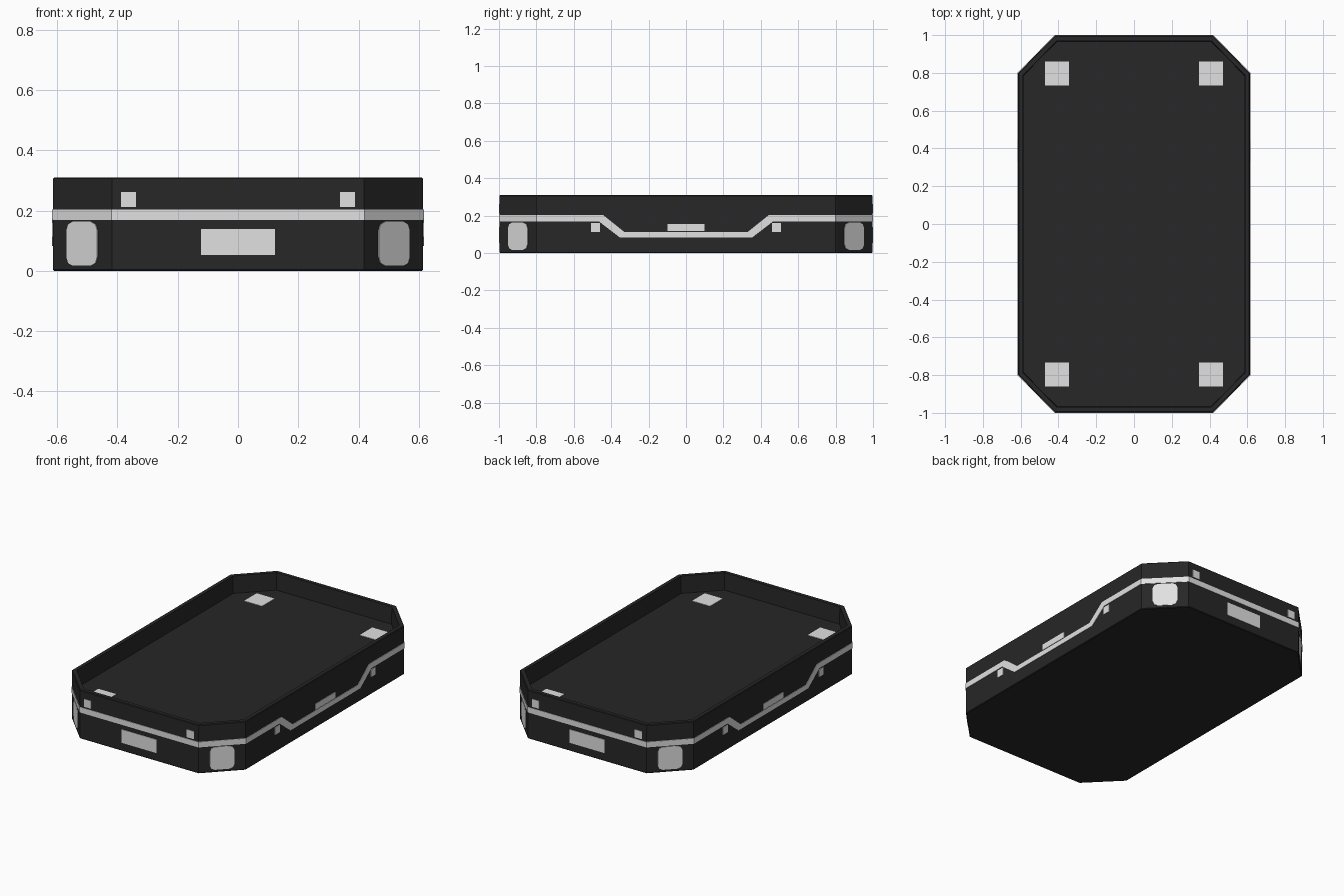
import bpy
import bmesh
from math import tan, radians
from mathutils import Vector

cube = bpy.data.objects.get("Cube")
if cube:
    bpy.data.objects.remove(cube, do_unlink=True)

HX, HY, H = 0.617, 1.0, 0.31      # overall half sizes and height
CX, CY = 0.42, 0.80               # where the corner cuts begin
SKIN = 0.003                      # how far plates stand proud
FLOOR = 0.20


def material(name, value):
    m = bpy.data.materials.new(name)
    m.use_nodes = True
    col = (value, value, value, 1)
    m.diffuse_color = col
    m.node_tree.nodes["Principled BSDF"].inputs["Base Color"].default_value = col
    return m


BLACK = material("matte black", 0.02)
GREY = material("light grey", 0.75)


def finish(bm, name, mat):
    bmesh.ops.recalc_face_normals(bm, faces=bm.faces)
    me = bpy.data.meshes.new(name)
    bm.to_mesh(me)
    bm.free()
    me.materials.append(mat)
    ob = bpy.data.objects.new(name, me)
    bpy.context.collection.objects.link(ob)
    return ob


def octagon(inset):
    """Corner-cut rectangle, anticlockwise from the front right corner."""
    k = inset * tan(radians(22.5))
    x, y, cx, cy = HX - inset, HY - inset, CX - k, CY - k
    return [(cx, -y), (x, -cy), (x, cy), (cx, y),
            (-cx, y), (-x, cy), (-x, -cy), (-cx, -y)]


def bridge(bm, a, b):
    n = len(a)
    for i in range(n):
        j = (i + 1) % n
        bm.faces.new((a[i], a[j], b[j], b[i]))


# Tray body: outer wall, rim, inner wall, sunken floor
bm = bmesh.new()
edge = 0.004
levels = [(SKIN + edge, 0), (SKIN, edge), (SKIN, H - edge), (SKIN + edge, H),
          (0.03, H), (0.033, FLOOR)]
rings = [[bm.verts.new((x, y, z)) for x, y in octagon(d)] for d, z in levels]
for lower, upper in zip(rings, rings[1:]):
    bridge(bm, lower, upper)
bm.faces.new(rings[0])
bm.faces.new(rings[-1])
finish(bm, "tray_body", BLACK)

# Stripe around the wall, dipping along each long side
HIGH, LOW = (0.168, 0.203), (0.082, 0.113)
DIP = [(-0.453, HIGH), (-0.341, LOW), (0.341, LOW), (0.453, HIGH)]


def stripe_path(inset):
    low, high = [], []
    for i, (x, y) in enumerate(octagon(inset)):
        low.append((x, y, HIGH[0]))
        high.append((x, y, HIGH[1]))
        if i in (1, 5):
            s = 1 if i == 1 else -1
            for t, (z0, z1) in DIP:
                shift = 0.011 if t > 0 else -0.011
                low.append((x, s * (t + shift), z0))
                high.append((x, s * (t - shift), z1))
    return low, high


bm = bmesh.new()
loops = [[bm.verts.new(p) for p in path]
         for path in (*stripe_path(0), *reversed(stripe_path(SKIN + 0.002)))]
for i in range(4):
    bridge(bm, loops[i], loops[(i + 1) % 4])
finish(bm, "wall_stripe", GREY)


def plate(name, centre, normal, w, h, cut=0):
    """Thin plate lying on a surface, with optional rounded corners."""
    n = Vector(normal).normalized()
    up = Vector((0, 1, 0)) if n.z > 0.5 else Vector((0, 0, 1))
    side = up.cross(n)
    bm = bmesh.new()
    c = Vector(centre)
    corners = ((-1, -1), (1, -1), (1, 1), (-1, 1))
    verts = [bm.verts.new(c + side * a * w / 2 + up * b * h / 2 - n * 0.005)
             for a, b in corners]
    face = bm.faces.new(verts)
    if cut:
        bmesh.ops.bevel(bm, geom=verts, offset=cut, segments=2, profile=0.5,
                        affect='VERTICES')
        face = bm.faces[:][0]
    top = bmesh.ops.extrude_face_region(bm, geom=[face])["geom"]
    bmesh.ops.translate(bm, vec=n * 0.005,
                        verts=[v for v in top if isinstance(v, bmesh.types.BMVert)])
    finish(bm, name, GREY)


# Plates centred on each wall
for s, end in ((-1, "front"), (1, "back")):
    plate(end + "_plate", (0, s * HY, 0.096), (0, s, 0), 0.246, 0.086)
for s, flank in ((1, "left"), (-1, "right")):
    plate(flank + "_plate", (s * HX, 0, 0.136), (s, 0, 0), 0.2, 0.038)

# Parts repeated in all four corners
for sx, flank in ((1, "left"), (-1, "right")):
    for sy, end in ((-1, "front"), (1, "back")):
        tag = end + "_" + flank
        plate(tag + "_corner_plate",
              (sx * (HX + CX) / 2, sy * (HY + CY) / 2, 0.09),
              (sx * (HY - CY), sy * (HX - CX), 0), 0.146, 0.146, 0.03)
        plate(tag + "_end_marker", (sx * 0.363, sy * HY, 0.237),
              (0, sy, 0), 0.05, 0.05)
        plate(tag + "_side_marker", (sx * HX, sy * 0.483, 0.136),
              (sx, 0, 0), 0.048, 0.048)
        plate(tag + "_floor_pad", (sx * 0.408, sy * 0.798, FLOOR + SKIN),
              (0, 0, 1), 0.127, 0.127)
